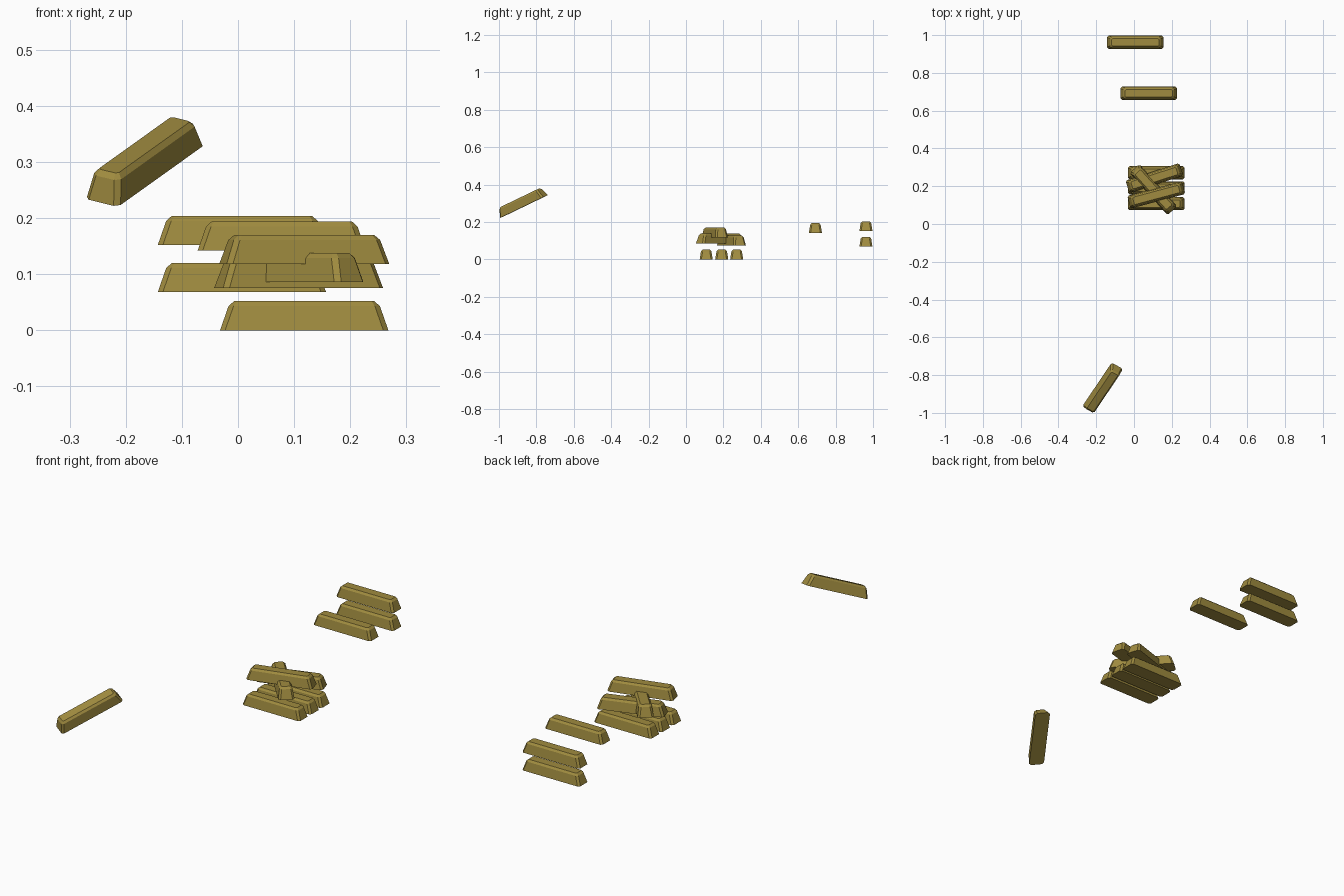
import bpy
from math import radians

if "Cube" in bpy.data.objects:
    bpy.data.objects.remove(bpy.data.objects["Cube"])

gold = bpy.data.materials.new("gold")
gold.diffuse_color = (0.35, 0.26, 0.05, 1)
gold.use_nodes = True
gold.node_tree.nodes["Principled BSDF"].inputs["Base Color"].default_value = gold.diffuse_color


def ring(hx, hy, c, z):
    # rectangle with clipped corners
    return [(hx, -hy + c, z), (hx, hy - c, z), (hx - c, hy, z), (-hx + c, hy, z),
            (-hx, hy - c, z), (-hx, -hy + c, z), (-hx + c, -hy, z), (hx - c, -hy, z)]


# one ingot: tapered sides and chamfered upper edge, shared by every bar
verts = (ring(0.150, 0.035, 0.009, 0) + ring(0.135, 0.028, 0.009, 0.043)
         + ring(0.125, 0.020, 0.005, 0.052))
faces = [list(range(7, -1, -1)), list(range(16, 24))]
for r in (0, 8):
    faces += [(r + i, r + (i + 1) % 8, r + 8 + (i + 1) % 8, r + 8 + i) for i in range(8)]
ingot = bpy.data.meshes.new("ingot")
ingot.from_pydata(verts, [], faces)
ingot.materials.append(gold)


def bar(name, loc, yaw=0, pitch=0, roll=0):
    ob = bpy.data.objects.new(name, ingot)
    ob.location = loc
    ob.rotation_euler = (radians(roll), radians(-pitch), radians(yaw))
    bpy.context.collection.objects.link(ob)


# bottom row of the pile
for i, y in enumerate((0.108, 0.191, 0.271)):
    bar(f"base_bar_{i + 1}", (0.118, y, 0))

# loose bars on the pile
bar("angled_bar", (0.108, 0.243, 0.075), yaw=18)
bar("crossed_bar", (0.103, 0.182, 0.086), yaw=-48)
bar("top_bar", (0.118, 0.154, 0.118), yaw=15)

# bars set apart behind the pile
bar("rear_lower_bar", (0.007, 0.962, 0.068))
bar("rear_upper_bar", (0.007, 0.962, 0.152))
bar("middle_bar", (0.078, 0.692, 0.142))

# tilted bar in front
bar("tilted_bar", (-0.166, -0.866, 0.283), yaw=56, pitch=21.8, roll=13)
